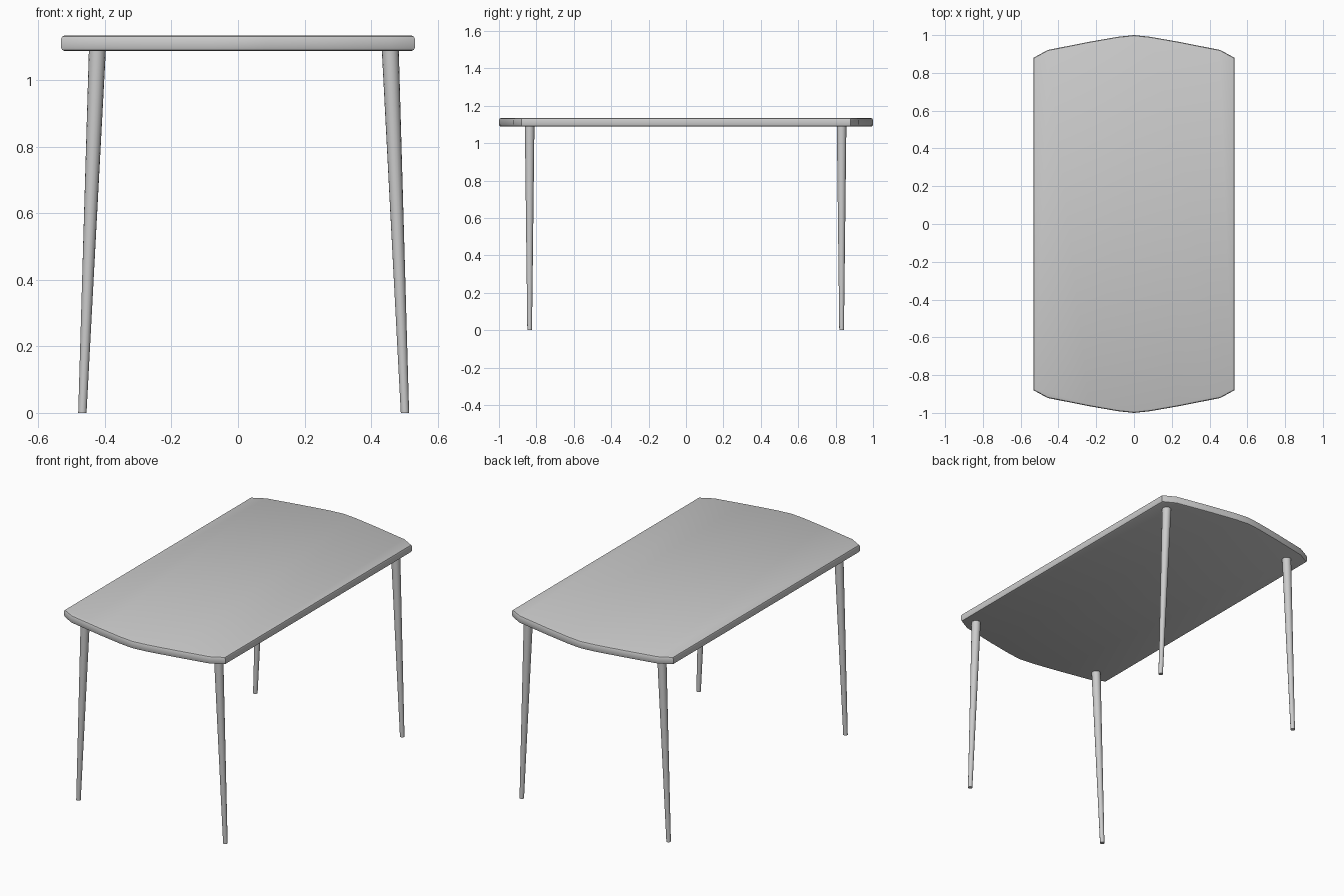
import bpy, bmesh
from mathutils import Vector

if "Cube" in bpy.data.objects:
    bpy.data.objects.remove(bpy.data.objects["Cube"])

TOP_Z, UNDER_Z = 1.135, 1.088


def finish(bm, name):
    bmesh.ops.recalc_face_normals(bm, faces=bm.faces)
    mesh = bpy.data.meshes.new(name)
    bm.to_mesh(mesh)
    bm.free()
    obj = bpy.data.objects.new(name, mesh)
    bpy.context.collection.objects.link(obj)
    bpy.ops.object.select_all(action='DESELECT')
    obj.select_set(True)
    bpy.context.view_layer.objects.active = obj
    bpy.ops.object.shade_smooth_by_angle(angle=0.6)
    return obj


# Tabletop: bowed outline, mirrored to four quarters, extruded with rounded rims
quarter = [(0.532, 0.88), (0.457, 0.921), (0.24, 0.964), (0.085, 0.991)]
back = quarter + [(0.0, 1.0)] + [(-x, y) for x, y in reversed(quarter)]
outline = back + [(-x, -y) for x, y in back]
bm = bmesh.new()
face = bm.faces.new([bm.verts.new((x, y, UNDER_Z)) for x, y in outline])
ext = bmesh.ops.extrude_face_region(bm, geom=[face])
bmesh.ops.translate(bm, vec=(0, 0, TOP_Z - UNDER_Z),
                    verts=[v for v in ext['geom'] if isinstance(v, bmesh.types.BMVert)])
rims = [e for e in bm.edges if abs(e.verts[0].co.z - e.verts[1].co.z) < 1e-5]
bmesh.ops.bevel(bm, geom=rims, offset=0.011, segments=2, profile=0.5, affect='EDGES')
finish(bm, "tabletop")


# Legs: tapered round posts splayed outward in x
def leg(name, x_foot, x_top, y):
    bm = bmesh.new()
    bmesh.ops.create_cone(bm, cap_ends=True, segments=16,
                          radius1=0.0125, radius2=0.0255, depth=1.0)
    height = UNDER_Z + 0.002
    for v in bm.verts:
        t = v.co.z + 0.5
        v.co = Vector((v.co.x + x_foot + (x_top - x_foot) * t, v.co.y + y, t * height))
    finish(bm, name)


for end, y in (("front", -0.836), ("back", 0.832)):
    leg(end + "_left_leg", -0.468, -0.423, y)
    leg(end + "_right_leg", 0.502, 0.458, y)
